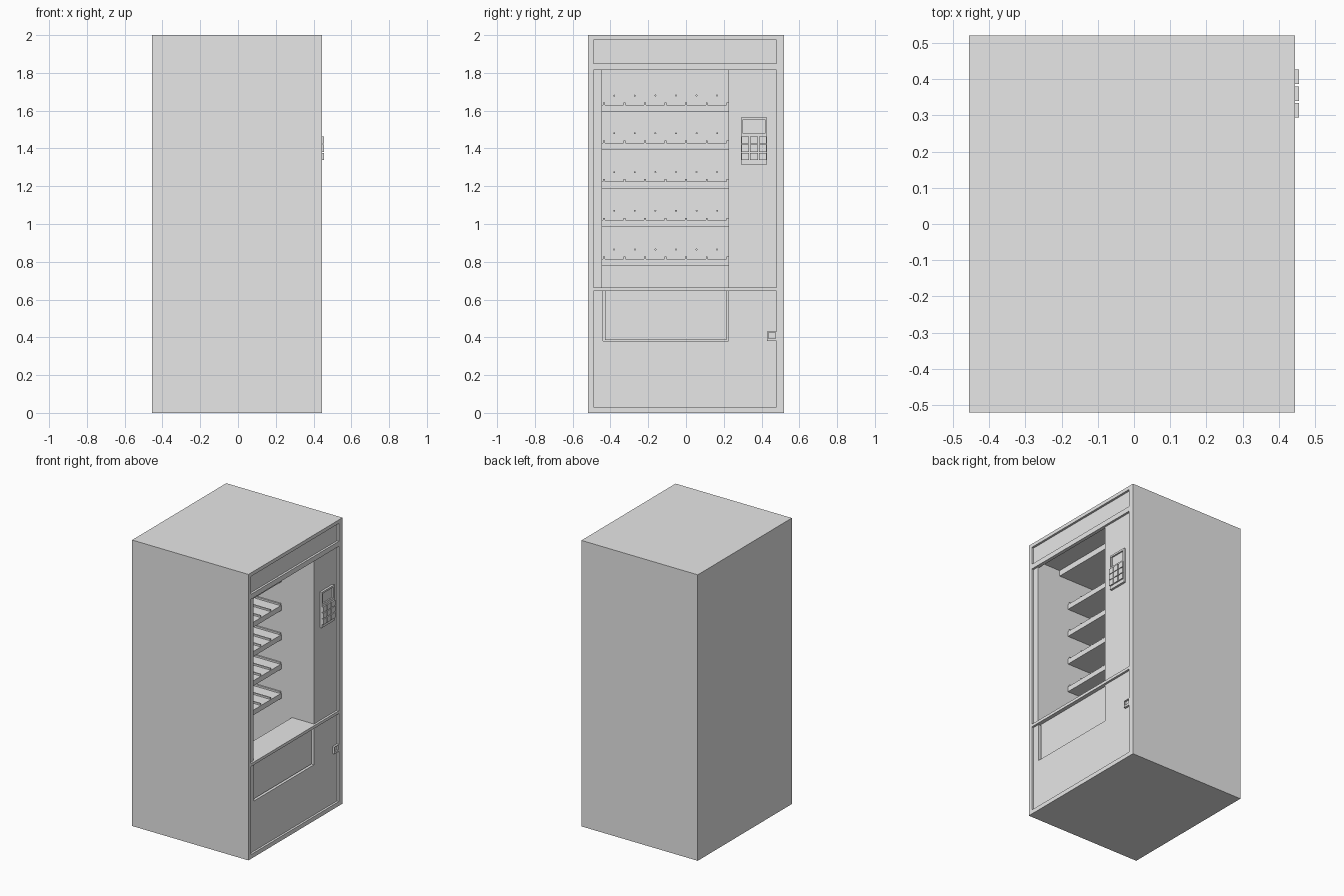
import bpy

old = bpy.data.objects.get("Cube")
if old:
    bpy.data.objects.remove(old, do_unlink=True)

GREY = (0.8, 0.8, 0.8, 1.0)
grey = bpy.data.materials.new("light grey")
grey.use_nodes = True
grey.diffuse_color = GREY
grey.node_tree.nodes["Principled BSDF"].inputs["Base Color"].default_value = GREY


def box(name, x, y, z):
    """Box from three (low, high) ranges."""
    bpy.ops.mesh.primitive_cube_add(size=1, location=[sum(r) / 2 for r in (x, y, z)])
    ob = bpy.context.object
    ob.name = name
    ob.scale = [r[1] - r[0] for r in (x, y, z)]
    bpy.ops.object.transform_apply(location=False, rotation=False, scale=True)
    ob.data.materials.append(grey)
    return ob


def cut(target, x, y, z):
    """Carve a box out of the target."""
    cutter = box("cutter", x, y, z)
    cutter.hide_render = True
    mod = target.modifiers.new("cut", "BOOLEAN")
    mod.operation = "DIFFERENCE"
    mod.solver = "EXACT"
    mod.object = cutter
    bpy.context.view_layer.objects.active = target
    bpy.ops.object.modifier_apply(modifier=mod.name)
    bpy.data.objects.remove(cutter, do_unlink=True)


FACE, PANEL = 0.445, 0.43          # outer front frame, recessed panels
PANEL_Y = (-0.49, 0.48)
BAY_Y = (-0.445, 0.225)

# Cabinet with recessed panels, display bay and delivery hatch
cabinet = box("cabinet", (-0.455, FACE), (-0.52, 0.52), (0, 2))
for z in ((1.85, 1.975), (0.665, 1.815), (0.03, 0.645)):
    cut(cabinet, (PANEL, 0.5), PANEL_Y, z)
cut(cabinet, (-0.35, 0.5), BAY_Y, (0.665, 1.815))
cut(cabinet, (-0.35, 0.26), BAY_Y, (0.4, 0.8))        # drop behind the front ledge
cut(cabinet, (0.25, 0.42), BAY_Y, (1.7, 1.855))       # lamp slot in the ceiling
cut(cabinet, (0.41, 0.5), (-0.44, 0.225), (0.38, 0.645))

# Delivery flap standing inside its hatch
box("delivery_flap", (0.405, 0.418), (-0.428, 0.215), (0.386, 0.645))

# Shelves with dividers and product rods
for i, top in enumerate((1.63, 1.43, 1.225, 1.02, 0.815), 1):
    box(f"shelf_{i}", (-0.35, 0.18), BAY_Y, (top - 0.036, top))
    for j in range(7):
        y = min(max(-0.435 + j * 0.109, -0.438), 0.219)
        box(f"shelf_{i}_divider_{j + 1}", (-0.35, 0.175), (y - 0.005, y + 0.005),
            (top - 0.002, top + 0.012))
    for j in range(6):
        bpy.ops.mesh.primitive_cylinder_add(
            vertices=10, radius=0.005, depth=0.06,
            location=(-0.325, -0.38 + j * 0.109, top + 0.05), rotation=(0, 1.5708, 0))
        rod = bpy.context.object
        rod.name = f"shelf_{i}_rod_{j + 1}"
        rod.data.materials.append(grey)
        bpy.ops.object.shade_smooth_by_angle()

# Keypad plate with sunken screen and nine buttons
plate = box("keypad_plate", (PANEL - 0.005, FACE), (0.29, 0.43), (1.315, 1.565))
cut(plate, (0.435, 0.5), (0.302, 0.418), (1.48, 1.552))
for row in range(3):
    for col in range(3):
        y, z = 0.294 + col * 0.046, 1.339 + row * 0.043
        box(f"button_{row + 1}_{col + 1}", (0.44, 0.455), (y, y + 0.04), (z, z + 0.038))

# Coin return cup
cup = box("coin_return", (PANEL - 0.005, FACE), (0.43, 0.48), (0.38, 0.43))
cut(cup, (0.434, 0.5), (0.436, 0.474), (0.395, 0.425))
